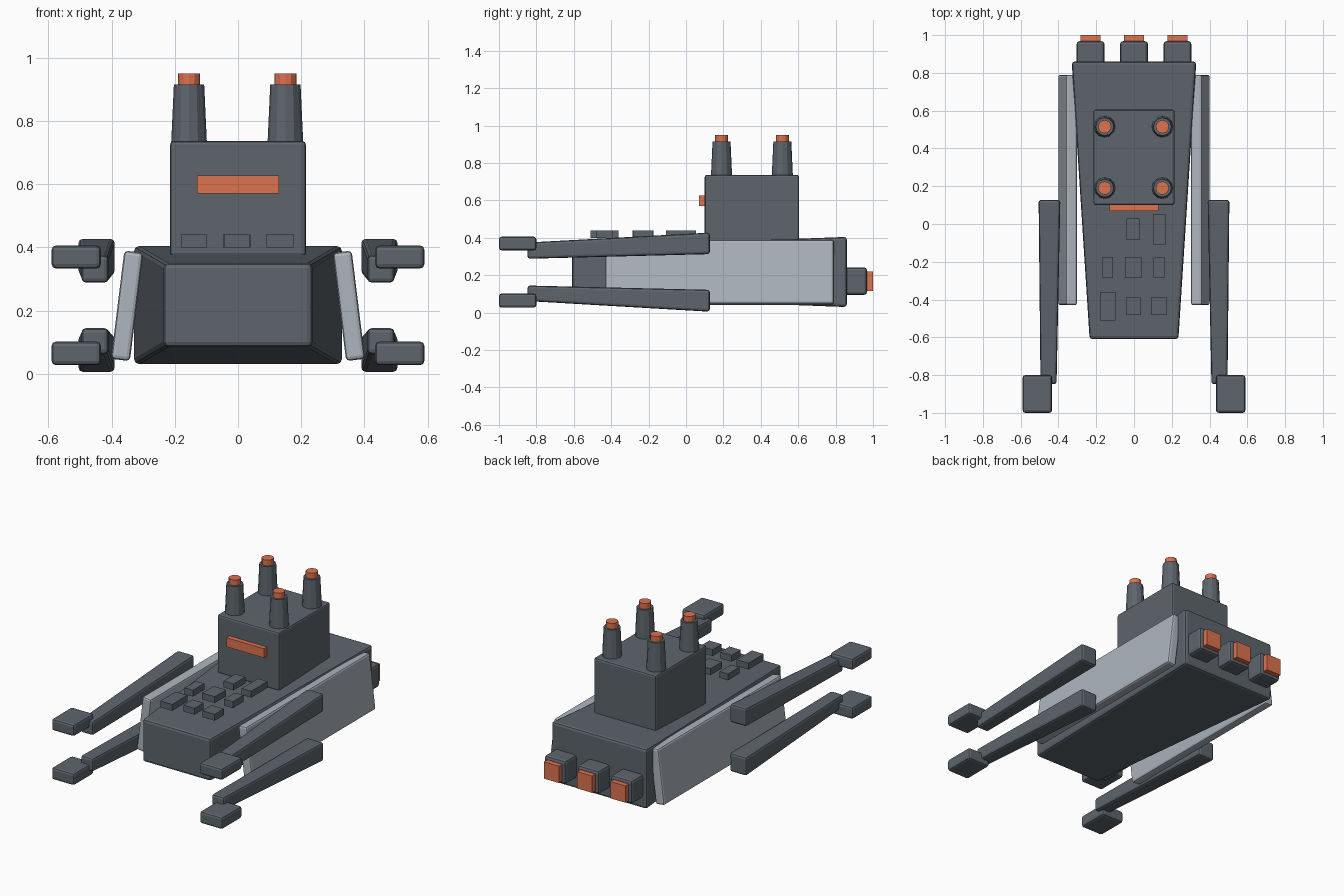
import bpy, bmesh, math

if "Cube" in bpy.data.objects:
    bpy.data.objects.remove(bpy.data.objects["Cube"])


def material(name, color):
    m = bpy.data.materials.new(name)
    m.diffuse_color = (*color, 1)
    m.use_nodes = True
    m.node_tree.nodes["Principled BSDF"].inputs["Base Color"].default_value = m.diffuse_color
    return m


SLATE = material("slate", (0.11, 0.13, 0.15))
PALE = material("pale_grey", (0.42, 0.46, 0.51))
ORANGE = material("orange", (0.72, 0.17, 0.08))


def add(name, bm, mat, bevel):
    bmesh.ops.recalc_face_normals(bm, faces=bm.faces)
    mesh = bpy.data.meshes.new(name)
    bm.to_mesh(mesh)
    bm.free()
    mesh.materials.append(mat)
    ob = bpy.data.objects.new(name, mesh)
    bpy.context.collection.objects.link(ob)
    if bevel:
        b = ob.modifiers.new("bevel", "BEVEL")
        b.width, b.segments = bevel, 2
        b.limit_method = "ANGLE"
    return ob


def taper(name, front, back, mat=SLATE, bevel=0.012):
    """Block lofted along y; each end is (y, x0, x1, z0, z1)."""
    bm = bmesh.new()
    ends = []
    for y, x0, x1, z0, z1 in (front, back):
        ends.append([bm.verts.new(p) for p in
                     ((x0, y, z0), (x1, y, z0), (x1, y, z1), (x0, y, z1))])
    a, b = ends
    bm.faces.new(a)
    bm.faces.new(b)
    for i in range(4):
        j = (i + 1) % 4
        bm.faces.new((a[i], a[j], b[j], b[i]))
    return add(name, bm, mat, bevel)


def box(name, x0, x1, y0, y1, z0, z1, mat=SLATE, bevel=0.0):
    return taper(name, (y0, x0, x1, z0, z1), (y1, x0, x1, z0, z1), mat, bevel)


def cone(name, x, y, z0, z1, r0, r1, mat=SLATE, bevel=0.0):
    bm = bmesh.new()
    bmesh.ops.create_cone(bm, cap_ends=True, segments=12, radius1=r0,
                          radius2=r1, depth=z1 - z0)
    bmesh.ops.translate(bm, verts=bm.verts, vec=(x, y, (z0 + z1) / 2))
    return add(name, bm, mat, bevel)


# Wedge hull
taper("hull", (-0.61, -0.235, 0.235, 0.085, 0.35),
      (0.86, -0.33, 0.33, 0.03, 0.405), bevel=0.016)

# Bridge block with its window strip
box("bridge", -0.215, 0.215, 0.10, 0.605, 0.37, 0.737, bevel=0.012)
box("bridge_window", -0.13, 0.13, 0.07, 0.11, 0.57, 0.627, ORANGE)

# Four chimneys with glowing caps
for x in (-0.155, 0.15):
    for y in (0.19, 0.515):
        cone("chimney", x, y, 0.72, 0.915, 0.057, 0.048)
        cone("chimney_cap", x, y, 0.90, 0.95, 0.035, 0.035, ORANGE)

# Leaning side plates, arms and claws
for s, side in ((-1, "left"), (1, "right")):
    plate = box("side_plate_" + side, -0.03, 0.03, -0.43, 0.79,
                -0.1725, 0.1725, PALE, 0.012)
    plate.location = (s * 0.351, 0, 0.215)
    plate.rotation_euler.y = -s * math.radians(7)

    # level, rear z range, front z range, claw z range
    for level, r0, r1, f0, f1, c0, c1 in (
            ("upper", 0.313, 0.428, 0.288, 0.375, 0.333, 0.406),
            ("lower", 0.005, 0.122, 0.062, 0.145, 0.027, 0.102)):
        xf = sorted((s * 0.41, s * 0.495))
        xr = sorted((s * 0.39, s * 0.505))
        xc = sorted((s * 0.434, s * 0.59))
        taper(f"{level}_arm_{side}", (-0.848, *xf, f0, f1),
              (0.128, *xr, r0, r1), bevel=0.014)
        box(f"{level}_claw_{side}", *xc, -1.0, -0.80, c0, c1, bevel=0.014)

# Rear engines
for x in (-0.23, 0, 0.23):
    box("engine", x - 0.074, x + 0.074, 0.84, 0.968, 0.095, 0.242,
        bevel=0.016)
    box("engine_glow", x - 0.052, x + 0.052, 0.95, 1.0, 0.115, 0.22, ORANGE)

# Deck fittings: x range, y range
for x0, x1, y0, y1 in (
        (-0.04, 0.03, -0.085, 0.03), (0.10, 0.167, -0.108, 0.053),
        (-0.168, -0.11, -0.287, -0.175), (-0.047, 0.04, -0.287, -0.175),
        (0.103, 0.163, -0.283, -0.178), (-0.18, -0.098, -0.51, -0.36),
        (-0.042, 0.036, -0.48, -0.39), (0.09, 0.175, -0.48, -0.39)):
    box("deck_fitting", x0, x1, y0, y1, 0.40, 0.44)
